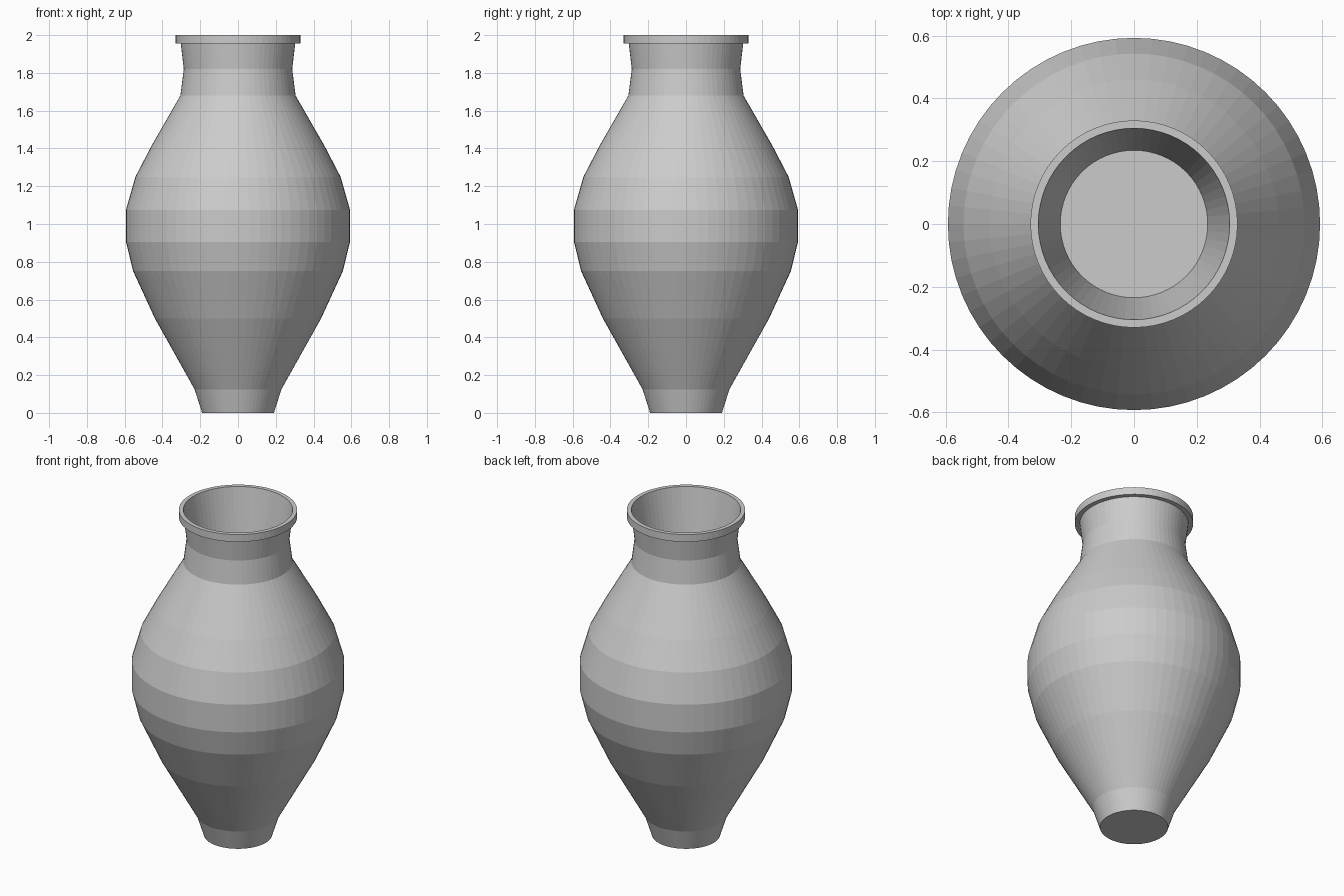
import bpy, bmesh, math

if "Cube" in bpy.data.objects:
    bpy.data.objects.remove(bpy.data.objects["Cube"])

SIDES = 64

# one plain clay-grey colour
grey = bpy.data.materials.new("light_grey")
grey.diffuse_color = (0.6, 0.6, 0.6, 1)
grey.use_nodes = True
grey.node_tree.nodes["Principled BSDF"].inputs["Base Color"].default_value = grey.diffuse_color


def lathe(name, profile):
    """Revolve (radius, height) points about z; radius 0 closes the end."""
    bm = bmesh.new()
    rings = []
    for r, z in profile:
        if r == 0:
            rings.append([bm.verts.new((0, 0, z))] * SIDES)
        else:
            rings.append([bm.verts.new((r * math.cos(2 * math.pi * i / SIDES),
                                        r * math.sin(2 * math.pi * i / SIDES), z))
                          for i in range(SIDES)])
    for a, b in zip(rings, rings[1:]):
        for i in range(SIDES):
            j = (i + 1) % SIDES
            bm.faces.new(dict.fromkeys((a[i], a[j], b[j], b[i])))
    bmesh.ops.recalc_face_normals(bm, faces=bm.faces)
    mesh = bpy.data.meshes.new(name)
    bm.to_mesh(mesh)
    bm.free()
    mesh.materials.append(grey)
    obj = bpy.data.objects.new(name, mesh)
    bpy.context.collection.objects.link(obj)
    return obj


# vase: base, belly, shoulder, neck, rim lip, then the tapered mouth inside
lathe("vase", [
    (0, 0), (0.19, 0), (0.23, 0.125), (0.44, 0.50), (0.555, 0.75),
    (0.593, 0.905), (0.593, 1.075), (0.543, 1.25), (0.46, 1.41),
    (0.305, 1.68), (0.287, 1.82), (0.303, 1.955),
    (0.33, 1.955), (0.33, 2.0), (0.305, 2.0),
    (0.235, 1.60), (0, 1.60),
])
